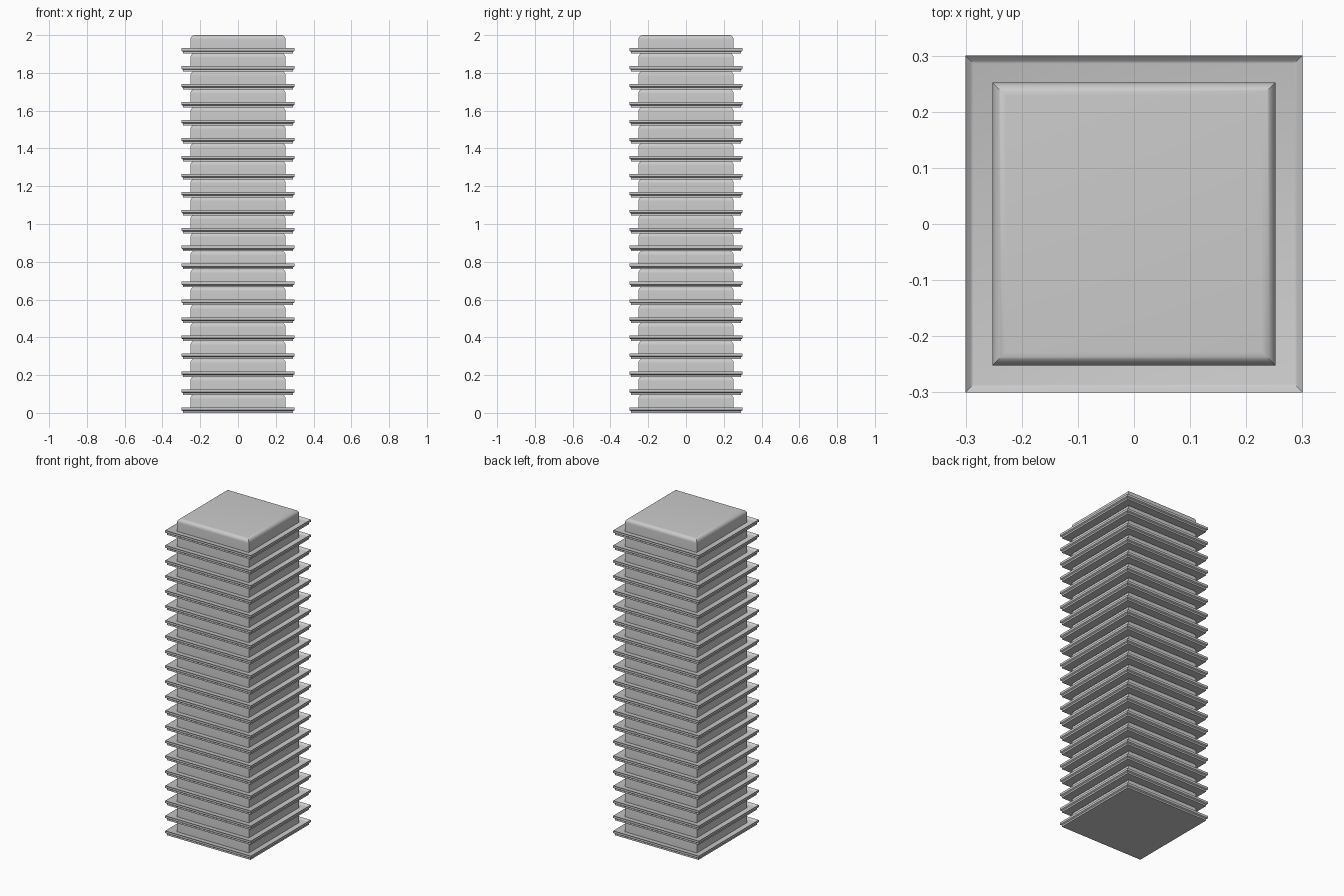
import bpy, bmesh, math

old = bpy.data.objects.get("Cube")
if old:
    bpy.data.objects.remove(old, do_unlink=True)

TIERS = 21
TIER_HEIGHT = 0.098
PITCH = (2 - TIER_HEIGHT) / (TIERS - 1)

grey = bpy.data.materials.new("plain grey")
grey.use_nodes = True
grey.diffuse_color = (0.6, 0.6, 0.6, 1)
grey.node_tree.nodes["Principled BSDF"].inputs["Base Color"].default_value = (0.6, 0.6, 0.6, 1)


def square_loft(name, profile):
    """Stack square rings given as (half width, height), capped at both ends."""
    bm = bmesh.new()
    rings = [[bm.verts.new((sx * r, sy * r, z))
              for sx, sy in ((-1, -1), (1, -1), (1, 1), (-1, 1))]
             for r, z in profile]
    for low, high in zip(rings, rings[1:]):
        for i in range(4):
            j = (i + 1) % 4
            bm.faces.new((low[i], low[j], high[j], high[i]))
    bm.faces.new(rings[0][::-1])
    bm.faces.new(rings[-1])
    mesh = bpy.data.meshes.new(name)
    bm.to_mesh(mesh)
    bm.free()
    mesh.materials.append(grey)
    obj = bpy.data.objects.new(name, mesh)
    bpy.context.collection.objects.link(obj)
    bpy.context.view_layer.objects.active = obj
    obj.select_set(True)
    bpy.ops.object.shade_smooth_by_angle(angle=math.radians(30))
    obj.select_set(False)
    # Repeat the storey up the tower
    array = obj.modifiers.new("storeys", 'ARRAY')
    array.count = TIERS
    array.use_relative_offset = False
    array.use_constant_offset = True
    array.constant_offset_displace = (0, 0, PITCH)
    return obj


# Balcony tray: stepped underside, flared rim and sunken floor
square_loft("balcony_trays", [
    (0.292, 0), (0.292, 0.010), (0.300, 0.015), (0.300, 0.029),
    (0.291, 0.020), (0.286, 0.018)])

# Storey block: upright walls with a rounded top edge
R = 0.024
arc = [(0.252 - R + R * math.cos(a), TIER_HEIGHT - R + R * math.sin(a))
       for a in (math.pi / 2 * k / 8 for k in range(9))]
square_loft("storey_blocks", [(0.252, 0.012)] + arc)
